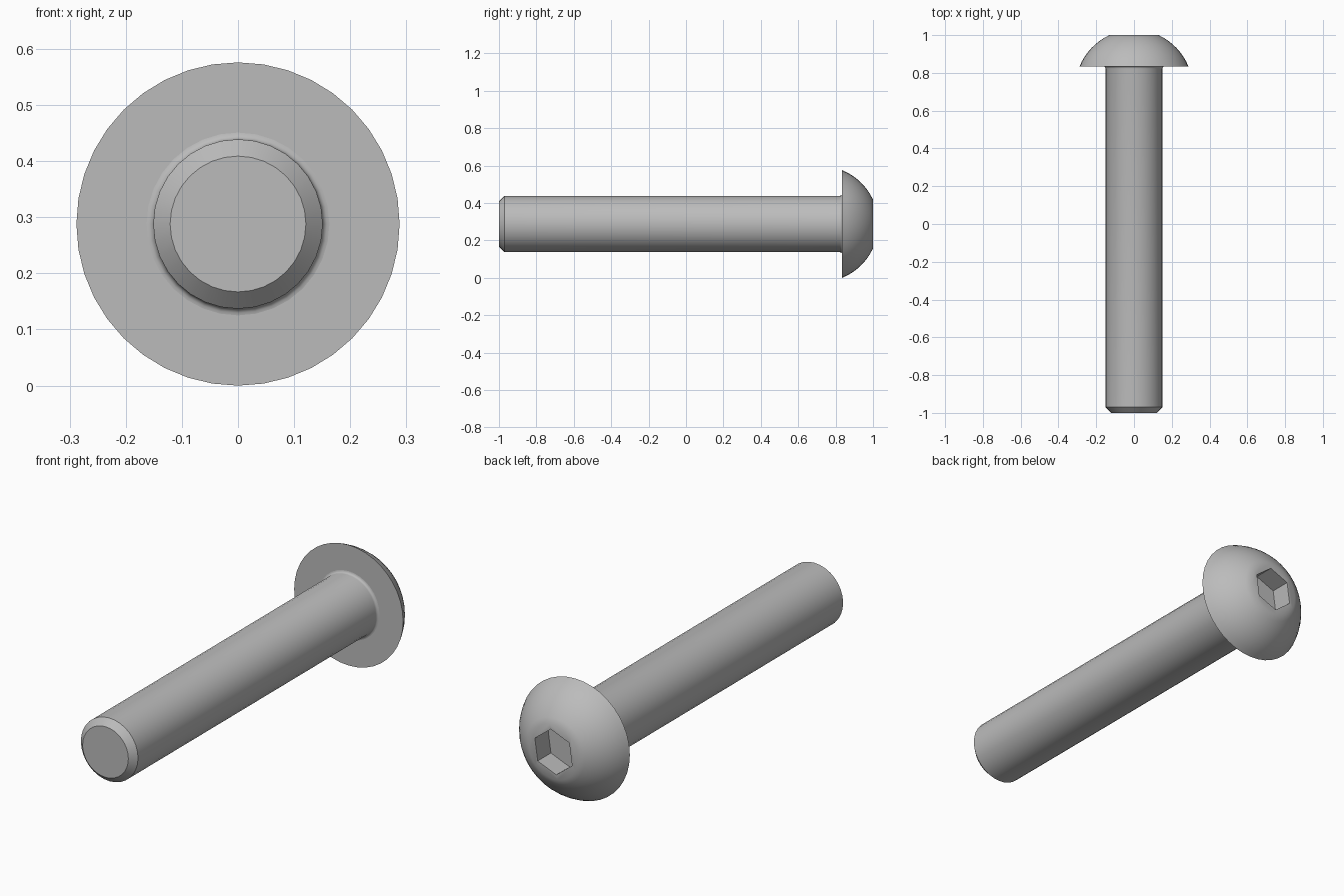
import bpy, bmesh, math
from mathutils import Matrix, Vector

cube = bpy.data.objects.get("Cube")
if cube:
    bpy.data.objects.remove(cube)

AXIS_Z = 0.288          # height of the bolt axis
HEAD_R, SEAT_Y, TOP_R = 0.288, 0.835, 0.13
SHANK_R, CHAMFER = 0.151, 0.03

steel = bpy.data.materials.new("grey steel")
steel.use_nodes = True
GREY = (0.5, 0.5, 0.5, 1)
steel.diffuse_color = GREY
steel.node_tree.nodes["Principled BSDF"].inputs["Base Color"].default_value = GREY


def lathe(name, profile, sides):
    """Closed solid of revolution about the y axis from (radius, y) points."""
    bm = bmesh.new()
    rings = []
    for r, y in profile:
        ring = []
        for i in range(sides):
            a = math.tau * i / sides
            ring.append(bm.verts.new((r * math.cos(a), y, AXIS_Z + r * math.sin(a))))
        rings.append(ring)
    for low, high in zip(rings, rings[1:]):
        for i in range(sides):
            j = (i + 1) % sides
            bm.faces.new((low[i], low[j], high[j], high[i]))
    bm.faces.new(rings[0])
    bm.faces.new(rings[-1])
    bmesh.ops.recalc_face_normals(bm, faces=bm.faces)
    mesh = bpy.data.meshes.new(name)
    bm.to_mesh(mesh)
    bm.free()
    mesh.materials.append(steel)
    obj = bpy.data.objects.new(name, mesh)
    bpy.context.collection.objects.link(obj)
    return obj


def activate(obj):
    bpy.ops.object.select_all(action='DESELECT')
    obj.select_set(True)
    bpy.context.view_layer.objects.active = obj


# Shank: chamfered tip, straight body, small fillet under the head
fillet = 0.012
shank_profile = [(SHANK_R - CHAMFER, -1), (SHANK_R, -1 + CHAMFER)]
for i in range(5):
    a = math.pi / 2 * i / 4
    shank_profile.append((SHANK_R + fillet * (1 - math.cos(a)),
                          SEAT_Y - fillet * (1 - math.sin(a))))
shank = lathe("shank", shank_profile, 32)

# Head: spherical dome with a flat top
centre_y = 0.717
dome_r = math.hypot(HEAD_R, SEAT_Y - centre_y)
start = math.acos(HEAD_R / dome_r)
end = math.acos(TOP_R / dome_r)
head_profile = []
for i in range(9):
    a = start + (end - start) * i / 8
    head_profile.append((dome_r * math.cos(a), centre_y + dome_r * math.sin(a)))
head_profile[-1] = (TOP_R, 1)
head = lathe("button_head", head_profile, 40)

# Hexagonal drive socket cut into the head
cutter = lathe("socket_cutter", [(0.106, 0.9), (0.106, 1.1)], 6)
pivot = Vector((0, 0, AXIS_Z))
cutter.data.transform(Matrix.Translation(pivot)
                      @ Matrix.Rotation(math.radians(-22), 4, 'Y')
                      @ Matrix.Translation(-pivot))
cutter.hide_render = True
activate(head)
cut = head.modifiers.new("socket", 'BOOLEAN')
cut.operation = 'DIFFERENCE'
cut.solver = 'EXACT'
cut.object = cutter
bpy.ops.object.modifier_apply(modifier=cut.name)
bpy.data.objects.remove(cutter)

for part in (shank, head):
    activate(part)
    bpy.ops.object.shade_smooth_by_angle(angle=math.radians(30))
